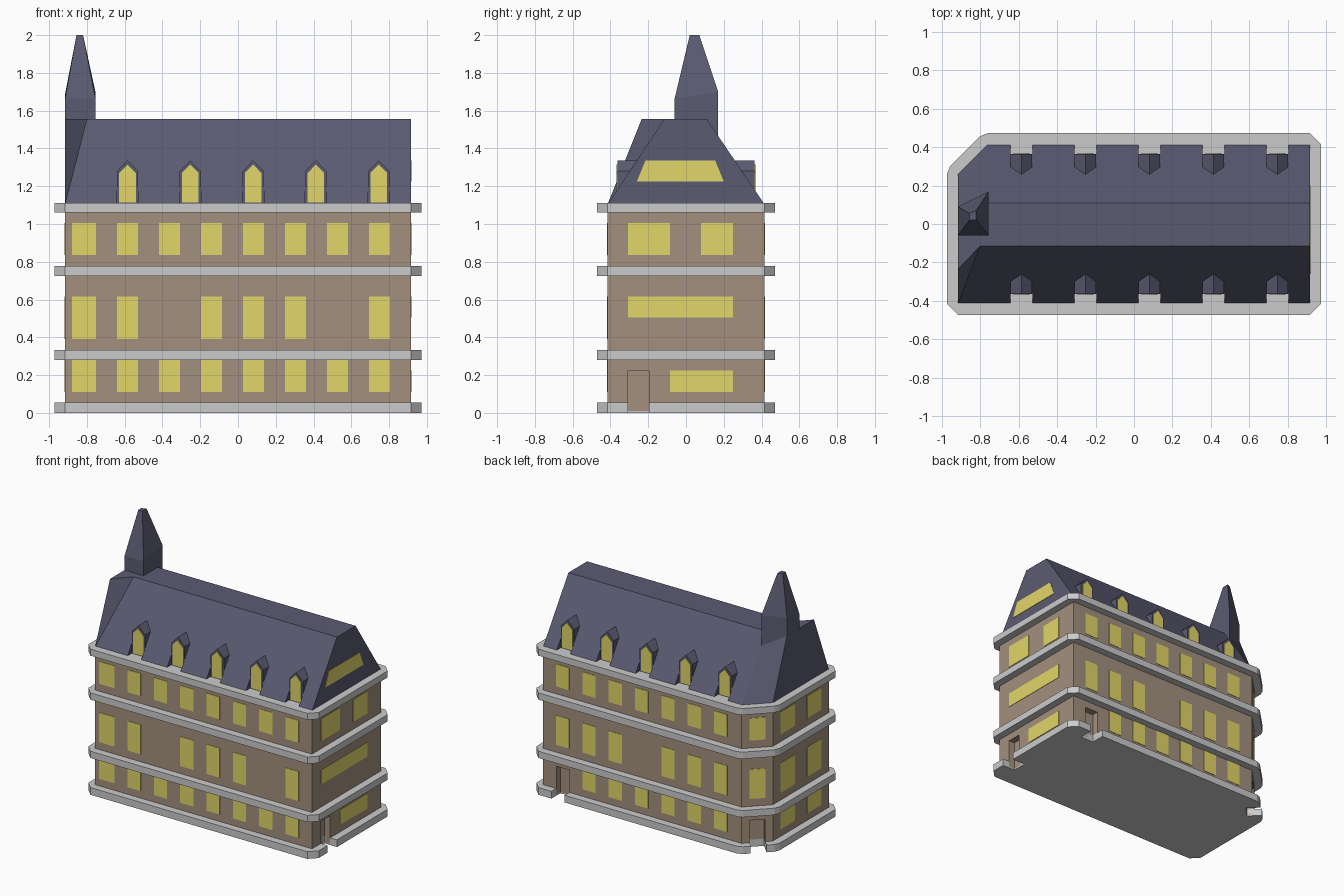
import bpy, bmesh
from mathutils import Vector, Matrix

if "Cube" in bpy.data.objects:
    bpy.data.objects.remove(bpy.data.objects["Cube"])


def mat(name, c):
    m = bpy.data.materials.new(name)
    m.diffuse_color = (*c, 1)
    m.use_nodes = True
    m.node_tree.nodes["Principled BSDF"].inputs["Base Color"].default_value = m.diffuse_color
    return m


STONE = mat("stone", (0.37, 0.28, 0.21))
SLATE = mat("slate", (0.105, 0.105, 0.17))
GLASS = mat("lit_glass", (0.76, 0.67, 0.14))


def finish(name, bm, m=None):
    bmesh.ops.recalc_face_normals(bm, faces=bm.faces)
    me = bpy.data.meshes.new(name)
    bm.to_mesh(me)
    bm.free()
    ob = bpy.data.objects.new(name, me)
    bpy.context.collection.objects.link(ob)
    if m:
        me.materials.append(m)
    return ob


def loft(bm, a, b):
    """Closed solid between two matching rings."""
    va, vb = [bm.verts.new(p) for p in a], [bm.verts.new(p) for p in b]
    bm.faces.new(va)
    bm.faces.new(vb[::-1])
    for i in range(len(a)):
        j = (i + 1) % len(a)
        bm.faces.new((va[i], va[j], vb[j], vb[i]))


def slab(bm, poly, z0, z1):
    loft(bm, [(x, y, z0) for x, y in poly], [(x, y, z1) for x, y in poly])


def strip(a, b, inner, outer):
    """Plan rectangle along wall line a-b, from inner to outer offset."""
    a, b = Vector(a), Vector(b)
    d = (b - a).normalized()
    n = Vector((d.y, -d.x))
    return [a + n * inner, b + n * inner, b + n * outer, a + n * outer]


def subtract(ob, cutter):
    mod = ob.modifiers.new("cut", 'BOOLEAN')
    mod.operation, mod.solver, mod.object = 'DIFFERENCE', 'EXACT', cutter
    cutter.hide_render = True
    cutter.display_type = 'WIRE'


# footprint, counter-clockwise, one corner cut off at back left
X, Y = 0.915, 0.415
PLAN = [(-X, -Y), (X, -Y), (X, Y), (-0.76, Y), (-X, 0.26)]

# walls
bm = bmesh.new()
slab(bm, PLAN, 0.01, 1.10)
walls = finish("walls", bm, STONE)

# ledges: plan pushed outwards with bevelled corners
rim = []
for i in range(5):
    rim += strip(PLAN[i], PLAN[(i + 1) % 5], 0, 0.057)[:1:-1]
bands = []
for name, z0, z1 in (("base_ledge", 0, 0.055), ("lower_ledge", 0.28, 0.332),
                     ("middle_ledge", 0.725, 0.777), ("eaves_ledge", 1.06, 1.11)):
    bm = bmesh.new()
    slab(bm, rim, z0, z1)
    bands.append(finish(name, bm))

# door niches on the right, back and cut-off corner
C = Vector((-0.8375, 0.3375))
D = Vector((-1, -1)).normalized() * 0.056
doors = [((X, -0.307), (X, -0.196)), ((0.804, Y), (0.693, Y)), (C - D, C + D)]
bm = bmesh.new()
for a, b in doors:
    slab(bm, strip(a, b, -0.05, 0.2), -0.1, 0.225)
niche = finish("door_cutter", bm)
subtract(walls, niche)
subtract(bands[0], niche)

# windows
LOW, MID, TOP = (0.11, 0.28), (0.39, 0.615), (0.835, 1.005)
glass = bmesh.new()


def window(a, b, zs):
    slab(glass, strip(a, b, -0.01, 0.003), *zs)


for i in range(8):
    x0, x1 = -0.862 + 0.2222 * i, -0.751 + 0.2222 * i
    for zs in (LOW, MID, TOP):
        if not (zs == MID and i in (2, 6)):
            window((x0 - (0.016 if i == 0 else 0), -Y), (x1, -Y), zs)
        if i > 0 and not (zs == MID and i == 4) and not (zs == LOW and i == 7):
            window((x1, Y), (x0, Y), zs)
for zs in (LOW, MID, TOP):
    window((-X, 0.17), (-X, 0.0), zs)
    window((-X, -0.15), (-X, -0.32), zs)
    if zs != LOW:
        window(C - D, C + D, zs)
for y0, y1, z0, z1 in ((-0.307, -0.085, *TOP), (0.08, 0.25, *TOP),
                       (-0.307, 0.25, 0.505, 0.615), (-0.085, 0.25, 0.11, 0.225)):
    window((X, y0), (X, y1), (z0, z1))
gable = [(-0.26, 1.225), (0.2, 1.225), (0.155, 1.335), (-0.215, 1.335)]
loft(glass, [(X - 0.01, *p) for p in gable], [(X + 0.003, *p) for p in gable])
finish("windows", glass, GLASS)

# roof: flat-topped, flaring at the front left corner, hipped at the cut corner
bm = bmesh.new()
E, R = 1.105, 1.555
b = [bm.verts.new((x, y, E)) for x, y in PLAN]
t = [bm.verts.new((x, y, R)) for x, y in
     ((-X, -0.235), (-0.80, -0.115), (X, -0.115), (X, 0.11), (-0.76, 0.11), (-X, 0.09))]
for f in ((b[0], b[1], t[2], t[1]), (b[0], t[1], t[0]), (b[1], b[2], t[3], t[2]),
          (b[2], b[3], t[4], t[3]), (b[3], b[4], t[5], t[4]), (b[4], b[0], t[0], t[5]),
          t, b):
    bm.faces.new(f)
roof = finish("roof", bm, SLATE)

# dormers on front and back, each standing in a notch in the roof edge
hoods, panes, cut = bmesh.new(), bmesh.new(), bmesh.new()
for i in range(5):
    x = -0.585 + 0.3325 * i
    for s in (-1, 1):
        def ring(w, z0, z1, z2, y):
            return [(x + u * w, s * y, z) for u, z in
                    ((-1, z0), (1, z0), (1, z1), (0, z2), (-1, z1))]
        loft(hoods, ring(0.056, 1.108, 1.28, 1.337, 0.363), ring(0.056, 1.108, 1.28, 1.337, 0.25))
        loft(panes, ring(0.044, 1.115, 1.27, 1.315, 0.367), ring(0.044, 1.115, 1.27, 1.315, 0.35))
        slab(cut, [(x - 0.057, s * 0.36), (x + 0.057, s * 0.36),
                   (x + 0.057, s * 0.5), (x - 0.057, s * 0.5)], 1.0, 1.3)
finish("dormers", hoods, SLATE)
finish("dormer_windows", panes, GLASS)
subtract(roof, finish("dormer_cutter", cut))

# steeple: four-sided shaft with a blunt spire
bm = bmesh.new()
foot = [(-X, -0.06), (-0.755, -0.06), (-0.755, 0.17), (-X, 0.09)]
eave = [1.665, 1.665, 1.70, 1.69]
tip = [(-0.855, 0.02), (-0.82, 0.02), (-0.82, 0.07), (-0.855, 0.055)]
rings = [[bm.verts.new((*p, 1.42)) for p in foot],
         [bm.verts.new((*p, z)) for p, z in zip(foot, eave)],
         [bm.verts.new((*p, 2.0)) for p in tip]]
for lo, hi in zip(rings, rings[1:]):
    for i in range(4):
        j = (i + 1) % 4
        bm.faces.new((lo[i], lo[j], hi[j], hi[i]))
bm.faces.new(rings[0])
bm.faces.new(rings[2])
finish("steeple", bm, SLATE)
